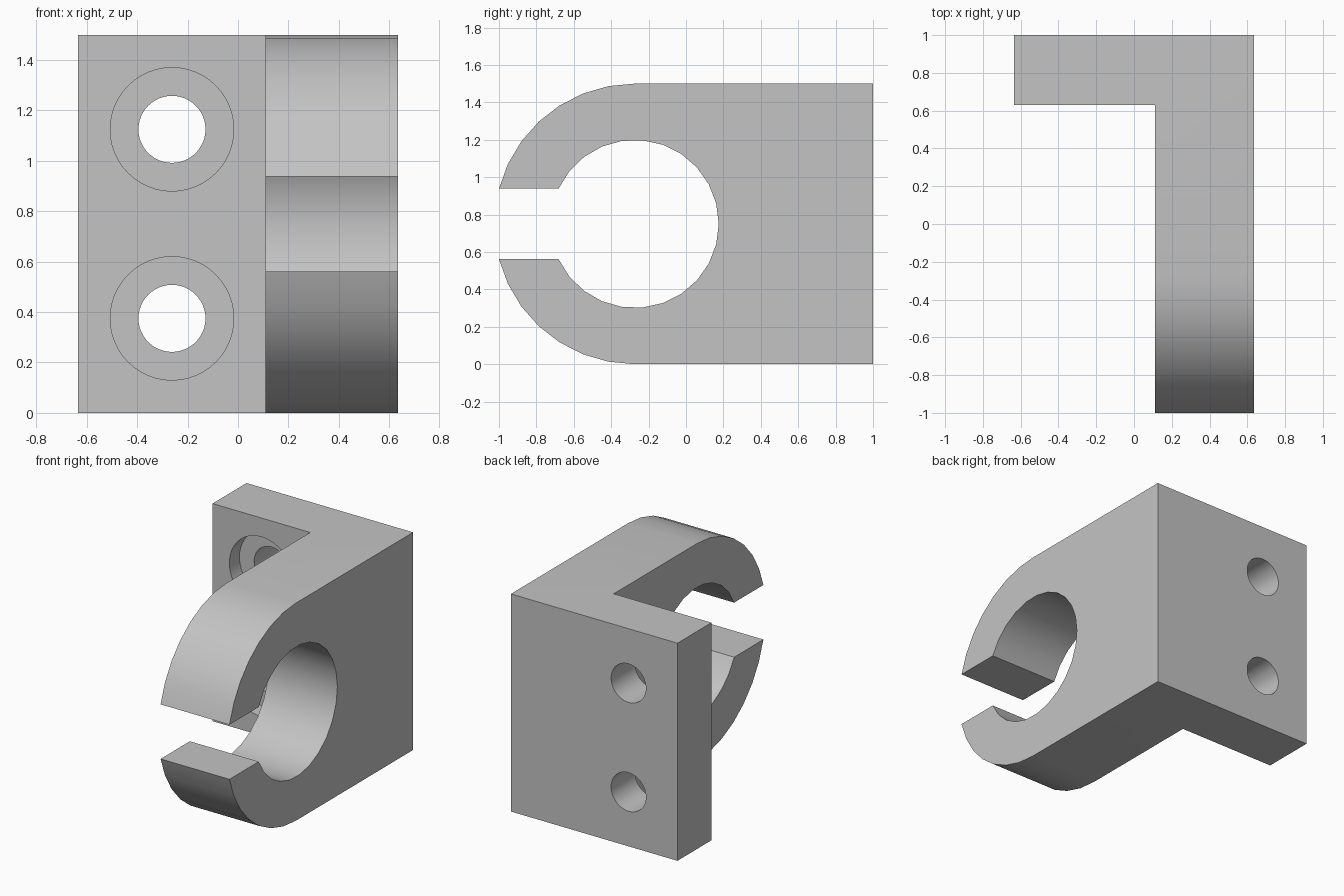
import bpy, bmesh, math
from mathutils import Matrix

if "Cube" in bpy.data.objects:
    bpy.data.objects.remove(bpy.data.objects["Cube"])

HALF_W = 0.635            # half width in x
CLAMP_X = 0.11            # inner side of the clamp arm
PLATE_Y = 0.63            # front of the mounting plate
CY, CZ = -0.274, 0.75     # centre of the clamp ring
R_OUT, R_IN, GAP = 0.75, 0.449, 0.188

grey = bpy.data.materials.new("plain grey")
grey.diffuse_color = (0.55, 0.55, 0.55, 1)
grey.use_nodes = True
grey.node_tree.nodes["Principled BSDF"].inputs["Base Color"].default_value = grey.diffuse_color


def make_object(name, bm):
    bmesh.ops.recalc_face_normals(bm, faces=bm.faces)
    mesh = bpy.data.meshes.new(name)
    bm.to_mesh(mesh)
    bm.free()
    mesh.materials.append(grey)
    obj = bpy.data.objects.new(name, mesh)
    bpy.context.collection.objects.link(obj)
    return obj


def arc(radius, start, end, steps):
    return [(CY + radius * math.cos(start + (end - start) * i / steps),
             CZ + radius * math.sin(start + (end - start) * i / steps))
            for i in range(steps + 1)]


def cut(target, cutter):
    mod = target.modifiers.new(cutter.name, 'BOOLEAN')
    mod.operation = 'DIFFERENCE'
    mod.solver = 'EXACT'
    mod.object = cutter
    cutter.hide_render = True
    cutter.hide_set(True)


# Side profile: square back, rounded jaws, open ring
a_out = math.pi - math.asin(GAP / R_OUT)
a_in = math.pi - math.asin(GAP / R_IN)
profile = ([(1, 0), (1, 1.5)]
           + arc(R_OUT, math.pi / 2, a_out, 7)
           + arc(R_IN, a_in, -a_in, 22)
           + arc(R_OUT, -a_out, -math.pi / 2, 7))
bm = bmesh.new()
face = bm.faces.new([bm.verts.new((-HALF_W, y, z)) for y, z in profile])
ext = bmesh.ops.extrude_face_region(bm, geom=[face])
bmesh.ops.translate(bm, vec=(2 * HALF_W, 0, 0),
                    verts=[v for v in ext['geom'] if isinstance(v, bmesh.types.BMVert)])
bracket = make_object("clamp_bracket", bm)

# Clear the space in front of the mounting plate, leaving an L from above
bm = bmesh.new()
bmesh.ops.create_cube(bm, size=1)
x0, y0 = -1.0, -1.5
bmesh.ops.scale(bm, vec=(CLAMP_X - x0, PLATE_Y - y0, 3), verts=bm.verts)
bmesh.ops.translate(bm, vec=((CLAMP_X + x0) / 2, (PLATE_Y + y0) / 2, CZ), verts=bm.verts)
cut(bracket, make_object("plate_clearance_cutter", bm))

# Counterbored screw holes
for label, z in (("lower", 0.375), ("upper", 1.125)):
    for part, radius, ya, yb in (("counterbore", 0.245, 0.5, PLATE_Y + 0.11),
                                 ("screw_hole", 0.133, 0.4, 1.2)):
        bm = bmesh.new()
        bmesh.ops.create_cone(
            bm, cap_ends=True, segments=48, radius1=radius, radius2=radius, depth=yb - ya,
            matrix=Matrix.Translation((-0.262, (ya + yb) / 2, z)) @ Matrix.Rotation(math.pi / 2, 4, 'X'))
        cut(bracket, make_object(f"{label}_{part}_cutter", bm))

# Apply the cuts and remove the cutters
bpy.context.view_layer.objects.active = bracket
bracket.select_set(True)
for mod in list(bracket.modifiers):
    cutter = mod.object
    bpy.ops.object.modifier_apply(modifier=mod.name)
    bpy.data.objects.remove(cutter)
bpy.ops.object.shade_smooth_by_angle(angle=math.radians(30))
